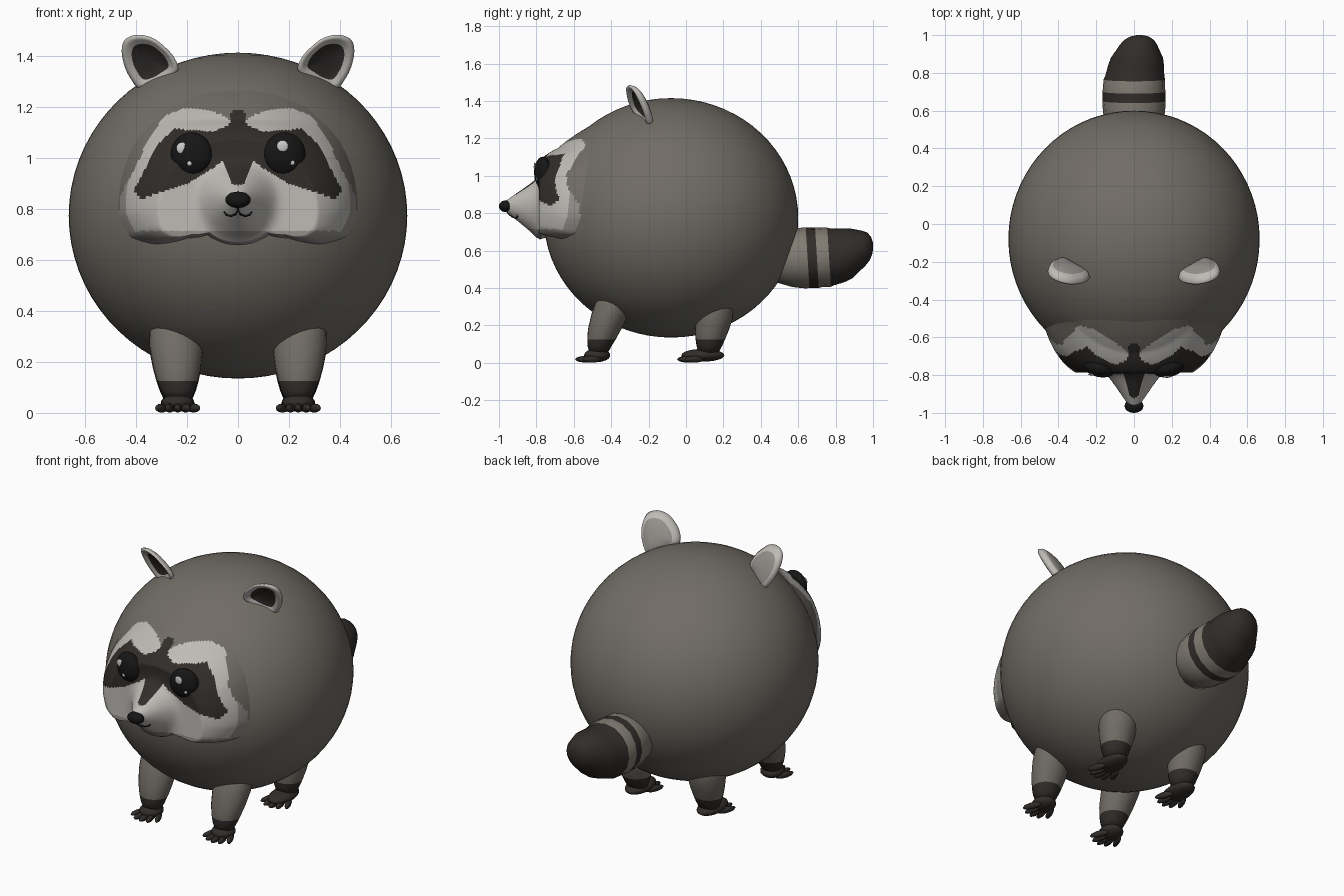
import bpy, bmesh
from math import sin, cos, pi, atan2, hypot, sqrt, exp, log
from mathutils import Matrix, Vector, Euler

if "Cube" in bpy.data.objects:
    bpy.data.objects.remove(bpy.data.objects["Cube"])


def material(name, r, g, b):
    m = bpy.data.materials.new(name)
    m.diffuse_color = (r, g, b, 1)
    m.use_nodes = True
    m.node_tree.nodes["Principled BSDF"].inputs["Base Color"].default_value = m.diffuse_color
    return m


FUR = material("fur", .165, .15, .13)
GREY = material("grey_fur", .30, .285, .265)
PALE = material("pale_fur", .52, .50, .47)
DARK = material("dark_fur", .03, .026, .023)
BLACK = material("black", .008, .008, .008)
WHITE = material("eye_shine", .8, .8, .8)
BAND = material("tail_band", .22, .20, .17)


def finish(name, bm, mats):
    bmesh.ops.recalc_face_normals(bm, faces=bm.faces[:])
    me = bpy.data.meshes.new(name)
    for f in bm.faces:
        f.smooth = True
    bm.to_mesh(me)
    bm.free()
    for m in mats:
        me.materials.append(m)
    ob = bpy.data.objects.new(name, me)
    bpy.context.collection.objects.link(ob)
    return ob


def ball(name, loc, size, mat, rot=(0, 0, 0), seg=24):
    bm = bmesh.new()
    mx = Matrix.LocRotScale(Vector(loc), Euler(rot), Vector(size))
    bmesh.ops.create_uvsphere(bm, u_segments=seg, v_segments=seg // 2, radius=1, matrix=mx)
    return finish(name, bm, [mat])


def loft(name, rings, mats, pick=lambda c, i: 0):
    """Skin a list of point loops and cap both ends; pick chooses each face's material."""
    bm = bmesh.new()
    vs = [[bm.verts.new(p) for p in ring] for ring in rings]
    n = len(vs[0])
    for i in range(len(vs) - 1):
        for j in range(n):
            k = (j + 1) % n
            f = bm.faces.new((vs[i][j], vs[i + 1][j], vs[i + 1][k], vs[i][k]))
            f.material_index = pick(f.calc_center_median(), i)
    for ring, i in ((vs[0], 0), (vs[-1], len(vs) - 2)):
        f = bm.faces.new(ring)
        f.material_index = pick(f.calc_center_median(), i)
    return finish(name, bm, mats)


def inside(poly, x, z):
    hit = False
    for (x1, z1), (x2, z2) in zip(poly, poly[1:] + poly[:1]):
        if (z1 > z) != (z2 > z) and x < x1 + (z - z1) * (x2 - x1) / (z2 - z1):
            hit = not hit
    return hit


# round body
ball("body", (0, -.08, .775), (.665, .68, .64), FUR, seg=72)

# face: polar sheet bulging from the body, with cone muzzle
CZ = .84
OUTLINE = [(0, .66), (.12, .70), (.2, .685), (.33, .66), (.43, .69), (.475, .78), (.472, .88),
           (.44, 1.0), (.39, 1.1), (.3, 1.21), (.17, 1.27), (0, 1.29)]
POLAR = [(atan2(x, CZ - z), hypot(x, z - CZ)) for x, z in OUTLINE]
LIGHT = [(-.01, 1.12), (.06, 1.17), (.14, 1.195), (.22, 1.195), (.29, 1.165), (.35, 1.08),
         (.40, .97), (.46, .86), (.49, .6), (-.01, .6)]
MASK = [(-.01, 1.19), (.025, 1.19), (.035, 1.13), (.1, 1.105), (.25, 1.115), (.31, 1.06),
        (.36, .97), (.41, .87), (.38, .84), (.28, .875), (.2, .9), (.1, .96), (.06, .99),
        (.025, .9), (-.01, .89)]


def rim(a):
    for (a0, r0), (a1, r1) in zip(POLAR, POLAR[1:]):
        if a <= a1 + 1e-6:
            return r0 + (r1 - r0) * (a - a0) / (a1 - a0)
    return POLAR[-1][1]


def reach(x, z):
    return hypot(x, z - CZ) / rim(atan2(abs(x), CZ - z))


def face_y(x, z):
    r = min(reach(x, z), 1)
    body = -.08 - .68 * sqrt(max(0, 1 - (x / .665) ** 2 - ((z - .775) / .64) ** 2))
    p = 2 + 6 * min(1, max(0, (1.15 - z) / .15))
    base = max(body + .015 - .125 * (1 - r ** p), -.785)
    d = hypot(x, (z - CZ) * (.85 if z < CZ else 1))
    cone = -.965 + 1.45 * max(0, d - .025)
    return -log(exp(-50 * base) + exp(-50 * cone)) / 50


def face_mat(c, i):
    x, z = abs(c.x), c.z
    if inside(MASK, x, z):
        return 3
    if not inside(LIGHT, x, z):
        return 0
    return 1 if z < .715 or reach(x, z) > .92 else 2


RINGS, SEG = 80, 200
rings = []
for i in range(RINGS + 1):
    t = max(i / RINGS, .01)
    ring = []
    for j in range(SEG):
        a = 2 * pi * j / SEG
        r = t * rim(a if a <= pi else 2 * pi - a)
        x, z = r * sin(a), CZ - r * cos(a)
        ring.append((x, face_y(x, z), z))
    rings.append(ring)
rings.append([(x * .3, -.35, CZ + (z - CZ) * .3) for x, y, z in rings[-1]])
loft("face", rings, [FUR, GREY, PALE, DARK], face_mat)

# nose and mouth
ball("nose", (0, -.963, .837), (.05, .037, .032), BLACK)
cu = bpy.data.curves.new("mouth", "CURVE")
cu.dimensions = "3D"
cu.bevel_depth = .004
for path in ([(-.055, .79), (-.045, .778), (-.028, .773), (-.01, .78), (0, .795), (.01, .78),
              (.028, .773), (.045, .778), (.055, .79)], [(0, .82), (0, .795)]):
    sp = cu.splines.new("POLY")
    sp.points.add(len(path) - 1)
    for pt, (x, z) in zip(sp.points, path):
        pt.co = (x, face_y(x, z) - .002, z, 1)
cu.materials.append(BLACK)
bpy.context.collection.objects.link(bpy.data.objects.new("mouth", cu))

# eyes with two highlights each
for s, side, big, small in ((-1, "left", (-.22, 1.04), (-.19, .98)),
                            (1, "right", (.175, 1.048), (.213, .983))):
    ball("eye_" + side, (s * .183, -.765, 1.017), (.083, .045, .085), BLACK, (0, 0, s * .2), 32)
    for tag, (x, z), r in (("large", big, .023), ("small", small, .01)):
        u, w = (x - s * .183) / .083, (z - 1.017) / .085
        y = -.765 + .2 * (x * s - .183) - .045 * sqrt(max(0, 1 - u * u - w * w))
        ball(f"eye_shine_{tag}_{side}", (x, y, z), (r, .006, r), WHITE, seg=16)

# ears: cupped front and bulged back around one outline
EAR = [(.235, 1.345), (.25, 1.395), (.29, 1.44), (.34, 1.475), (.40, 1.485), (.445, 1.465),
       (.457, 1.42), (.445, 1.36), (.42, 1.31), (.385, 1.27), (.33, 1.28), (.28, 1.31)]


def smooth_loop(pts, sub=4):
    out, n = [], len(pts)
    for i in range(n):
        p = [Vector(pts[(i + k) % n]) for k in (-1, 0, 1, 2)]
        for q in range(sub):
            t = q / sub
            out.append(.5 * (2 * p[1] + (p[2] - p[0]) * t + (2 * p[0] - 5 * p[1] + 4 * p[2] - p[3]) * t * t
                             + (3 * p[1] - p[0] - 3 * p[2] + p[3]) * t ** 3))
    return out


for s, side in ((-1, "left"), (1, "right")):
    layers = [(.05, .022), (.3, .02), (.5, .014), (.65, .006), (.8, -.006), (.92, -.012), (1, 0),
              (.92, .022), (.75, .036), (.5, .046), (.25, .05), (.05, .052)]
    rings = []
    for t, off in layers:
        ring = []
        for p in smooth_loop(EAR):
            x, z = .345 + (p.x - .345) * t, 1.385 + (p.y - 1.385) * t
            ring.append((s * x, -.265 - .5 * (z - 1.385) + .3 * (x - .345) + off, z))
        rings.append(ring)
    loft("ear_" + side, rings, [PALE, DARK, GREY],
         lambda c, i: 1 if i < 3 else 2 if i > 7 else 0)


# legs, paws and toes
def oval(cx, cy, z, rx, ry, n=24):
    return [(cx + rx * cos(2 * pi * j / n), cy + ry * sin(2 * pi * j / n), z) for j in range(n)]


FRONT = [(.42, -.36, .08), (.32, -.385, .105), (.26, -.405, .106), (.18, -.435, .094),
         (.125, -.452, .08), (.09, -.462, .068), (.05, -.468, .05)]
BACK = [(.42, .16, .08), (.30, .155, .105), (.24, .15, .106), (.18, .14, .096),
        (.125, .13, .083), (.09, .125, .072), (.05, .12, .055)]
for s, side in ((-1, "left"), (1, "right")):
    for end, prof, palm, size, reach_y in (("front", FRONT, -.475, (.064, .07, .036), -.535),
                                           ("back", BACK, .09, (.066, .115, .034), .01)):
        rings = [oval(s * (.237 + .03 * (z - .1)), y, z, r, r * .95) for z, y, r in prof]
        loft(f"{end}_leg_{side}", rings, [FUR, DARK], lambda c, i: int(i > 3))
        ball(f"{end}_paw_{side}", (s * .237, palm, .04), size, DARK)
        for k in range(-2, 3):
            ball(f"{end}_toe_{side}_{k + 3}",
                 (s * .237 + k * .031, reach_y + .009 * k * k, .019),
                 (.016, .058, .018), DARK, (0, 0, k * .2), 12)

# ringed tail
TAIL = [(.46, .56, .13), (.56, .56, .16), (.635, .56, .168), (.65, .562, .166), (.70, .562, .167),
        (.715, .564, .165), (.765, .564, .163), (.78, .566, .157), (.84, .575, .148), (.88, .585, .138),
        (.92, .60, .115), (.95, .61, .098), (.975, .62, .078), (.992, .625, .05), (1.0, .628, .015)]
rings = []
for y, z, r in TAIL:
    rings.append([(r * cos(2 * pi * j / 16) + .03 * max(0, y - .75) / .25,
                   y - .06 * sin(2 * pi * j / 16) * r, z + r * .97 * sin(2 * pi * j / 16))
                  for j in range(16)])
loft("tail", rings, [BAND, DARK], lambda c, i: 1 if i in (3,) or i > 5 else 0)
